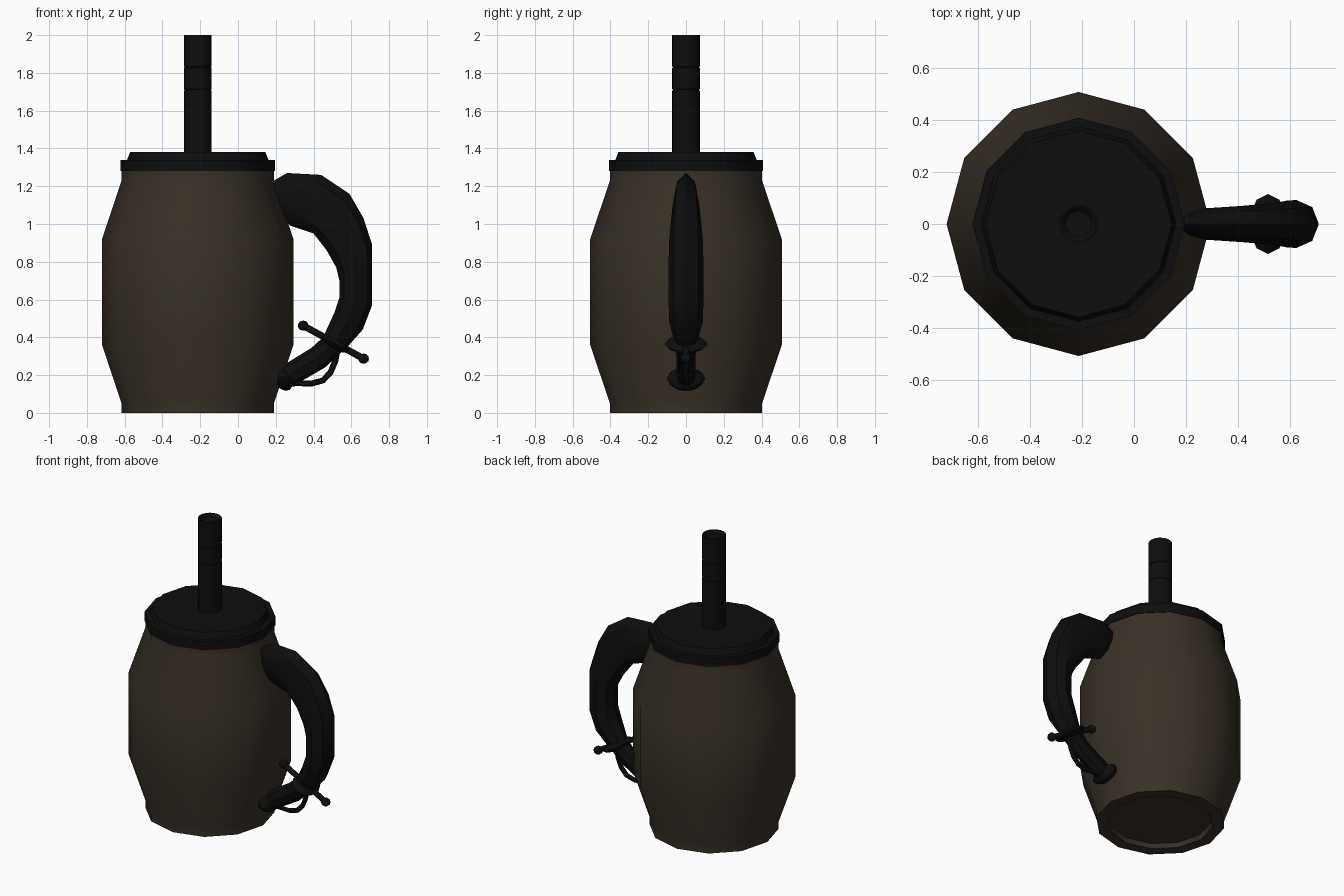
import bpy, bmesh, math
from mathutils import Vector, Matrix

cube = bpy.data.objects.get("Cube")
if cube:
    bpy.data.objects.remove(cube, do_unlink=True)

AXIS_X = -0.213


def material(name, rgb):
    m = bpy.data.materials.new(name)
    m.use_nodes = True
    m.diffuse_color = (*rgb, 1)
    bsdf = m.node_tree.nodes["Principled BSDF"]
    bsdf.inputs["Base Color"].default_value = (*rgb, 1)
    bsdf.inputs["Roughness"].default_value = 0.8
    return m


brown = material("dark brown", (0.04, 0.03, 0.02))
black = material("soft black", (0.004, 0.004, 0.004))


def finish(bm, name, mat, angle=40):
    bmesh.ops.recalc_face_normals(bm, faces=bm.faces)
    mesh = bpy.data.meshes.new(name)
    bm.to_mesh(mesh)
    bm.free()
    mesh.materials.append(mat)
    ob = bpy.data.objects.new(name, mesh)
    bpy.context.collection.objects.link(ob)
    bpy.ops.object.select_all(action='DESELECT')
    ob.select_set(True)
    bpy.context.view_layer.objects.active = ob
    bpy.ops.object.shade_smooth_by_angle(angle=math.radians(angle))
    return ob


def skin(bm, rings):
    """Join rings of points into a capped tube."""
    loops = [[bm.verts.new(p) for p in ring] for ring in rings]
    n = len(loops[0])
    for a, b in zip(loops, loops[1:]):
        for i in range(n):
            j = (i + 1) % n
            bm.faces.new((a[i], a[j], b[j], b[i]))
    bm.faces.new(loops[0])
    bm.faces.new(loops[-1])


def lathe(name, profile, sides, mat):
    bm = bmesh.new()
    turns = [2 * math.pi * i / sides for i in range(sides)]
    skin(bm, [[(AXIS_X + r * math.cos(t), r * math.sin(t), z) for t in turns]
              for r, z in profile])
    return finish(bm, name, mat)


def ellipsoid(name, centre, size, direction=(1, 0), segments=10):
    """Size is (along the direction in xz, y, across)."""
    bm = bmesh.new()
    bmesh.ops.create_uvsphere(bm, u_segments=segments, v_segments=6, radius=1)
    tilt = Matrix.Rotation(-math.atan2(direction[1], direction[0]), 4, 'Y')
    bm.transform(Matrix.Translation((centre[0], 0, centre[1])) @ tilt
                 @ Matrix.Diagonal((*size, 1)))
    return finish(bm, name, black, 60)


def tube(name, points, radius, sides=8):
    """Round bar following a path in the xz plane."""
    pts = [Vector((x, 0, z)) for x, z in points]
    rings = []
    for i, p in enumerate(pts):
        d = (pts[min(i + 1, len(pts) - 1)] - pts[max(i - 1, 0)]).normalized()
        across = Vector((-d.z, 0, d.x))
        rings.append([p + radius * (across * math.cos(t) + Vector((0, math.sin(t), 0)))
                      for t in (2 * math.pi * k / sides for k in range(sides))])
    bm = bmesh.new()
    skin(bm, rings)
    return finish(bm, name, black, 50)


# Barrel body with recessed underside
lathe("barrel_body", [(0.32, 0.03), (0.33, 0), (0.403, 0), (0.403, 0.05),
                      (0.507, 0.36), (0.507, 0.92), (0.403, 1.23),
                      (0.403, 1.29)], 12, brown)

# Lid with raised step
lathe("lid", [(0.39, 1.28), (0.408, 1.28), (0.408, 1.34), (0.374, 1.34),
              (0.358, 1.38)], 12, black)

# Straw with two narrow grooves and a shallow hollow end
straw = [(0.074, 1.36)]
for z in (1.71, 1.83):
    straw += [(0.074, z - 0.004), (0.07, z - 0.002), (0.07, z + 0.002), (0.074, z + 0.004)]
straw += [(0.074, 2), (0.066, 2), (0.05, 1.985)]
lathe("straw", straw, 20, black)

# Curved handle: outer edge, inner edge and half width of each section
sections = [
    ((0.19, 1.23), (0.19, 1.06), 0.035),
    ((0.26, 1.27), (0.28, 0.99), 0.06),
    ((0.44, 1.26), (0.40, 0.95), 0.07),
    ((0.59, 1.16), (0.47, 0.86), 0.08),
    ((0.665, 1.03), (0.52, 0.77), 0.09),
    ((0.71, 0.89), (0.537, 0.70), 0.092),
    ((0.71, 0.57), (0.537, 0.61), 0.092),
    ((0.66, 0.44), (0.51, 0.53), 0.09),
    ((0.58, 0.35), (0.45, 0.40), 0.06),
    ((0.46, 0.24), (0.39, 0.345), 0.05),
    ((0.27, 0.13), (0.22, 0.24), 0.05),
]
rings = []
for outer, inner, width in sections:
    o, i = Vector((outer[0], 0, outer[1])), Vector((inner[0], 0, inner[1]))
    mid, half = (o + i) / 2, (o - i) / 2
    rings.append([mid + half * math.cos(t) + Vector((0, width * math.sin(t), 0))
                  for t in (math.pi * k / 4 for k in range(8))])
bm = bmesh.new()
skin(bm, rings)
finish(bm, "curved_handle", black, 35)

# Cross guard with ball ends and central collar
ends = [(0.345, 0.462), (0.665, 0.287)]
tube("cross_guard", ends, 0.018)
for side, end in zip(("upper", "lower"), ends):
    ellipsoid(side + "_guard_ball", end, (0.03, 0.03, 0.027))
ellipsoid("guard_collar", (0.515, 0.365), (0.085, 0.115, 0.03), (0.32, -0.175))

# Pommel and thin knuckle bow
ellipsoid("pommel", (0.235, 0.18), (0.048, 0.1, 0.07), (0.3, 0.2))
tube("knuckle_bow", [(0.24, 0.15), (0.31, 0.158), (0.39, 0.155), (0.45, 0.172),
                     (0.49, 0.215), (0.515, 0.275), (0.53, 0.35)], 0.016, 6)
